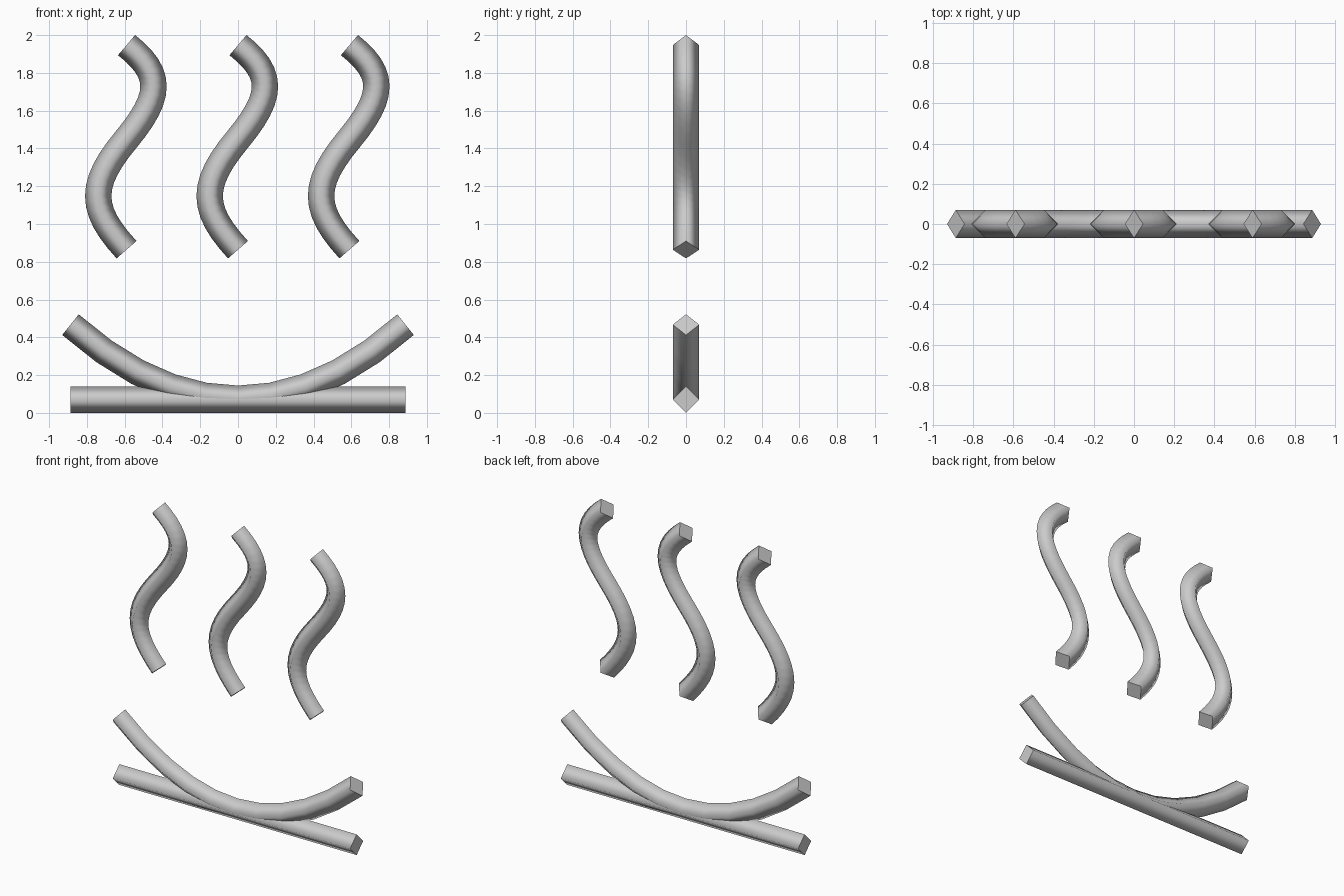
import bpy, bmesh
from mathutils import Vector
from mathutils.geometry import interpolate_bezier

if "Cube" in bpy.data.objects:
    bpy.data.objects.remove(bpy.data.objects["Cube"])

R = 0.07  # half diagonal of the diamond cross-section

grey = bpy.data.materials.new("light_grey")
grey.diffuse_color = (0.6, 0.6, 0.6, 1)
grey.use_nodes = True
grey.node_tree.nodes["Principled BSDF"].inputs["Base Color"].default_value = grey.diffuse_color


def path(*segments, steps):
    """Join cubic segments, given as (x, z) control points, into one path."""
    pts = []
    for seg in segments:
        p0, h0, h1, p1 = [Vector((x, 0, z)) for x, z in seg]
        new = interpolate_bezier(p0, h0, h1, p1, steps + 1)
        pts += new[1:] if pts else new
    return pts


def tube(name, pts, x=0):
    """Sweep a smooth diamond section along a path in the XZ plane."""
    bm = bmesh.new()
    rings = []
    for i, p in enumerate(pts):
        t = (pts[min(i + 1, len(pts) - 1)] - pts[max(i - 1, 0)]).normalized()
        n = Vector((-t.z, 0, t.x))
        side = Vector((0, 1, 0))
        rings.append([bm.verts.new(p + d * R) for d in (n, side, -n, -side)])
    for a, b in zip(rings, rings[1:]):
        for k in range(4):
            m = (k + 1) % 4
            bm.faces.new((a[k], a[m], b[m], b[k])).smooth = True
    # flat end caps with sharp rims
    for ring in (rings[0][::-1], rings[-1]):
        cap = bm.faces.new(ring)
        for e in cap.edges:
            e.smooth = False
    bmesh.ops.recalc_face_normals(bm, faces=bm.faces)
    me = bpy.data.meshes.new(name)
    bm.to_mesh(me)
    bm.free()
    me.materials.append(grey)
    ob = bpy.data.objects.new(name, me)
    ob.location.x = x
    bpy.context.collection.objects.link(ob)


# straight bar at the bottom
tube("base_bar", [Vector((-0.887, 0, R)), Vector((0.887, 0, R))])

# shallow curved bowl resting on the bar
tube("curved_bowl", path(((-0.887, 0.467), (-0.296, -0.056),
                          (0.296, -0.056), (0.887, 0.467)), steps=10))

# three rising wavy strands
wave = path(((0, 0.864), (-0.2, 1.08), (-0.2, 1.21), (0, 1.45)),
            ((0, 1.45), (0.19, 1.68), (0.19, 1.797), (0, 1.947)), steps=12)
for name, x in (("left", -0.59), ("middle", 0), ("right", 0.59)):
    tube("steam_" + name, wave, x)
